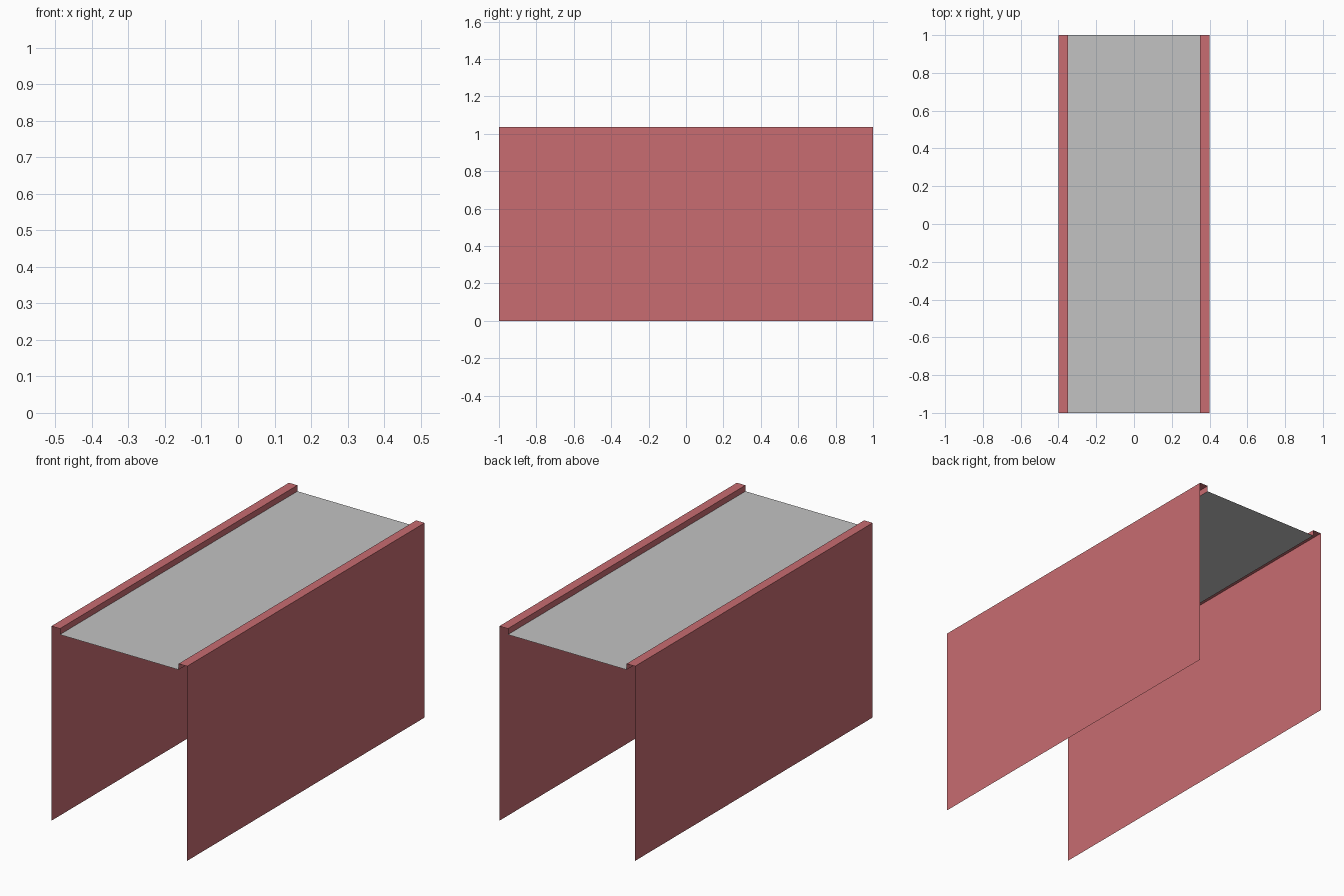
import bpy

if "Cube" in bpy.data.objects:
    bpy.data.objects.remove(bpy.data.objects["Cube"])


def material(name, rgb):
    m = bpy.data.materials.new(name)
    m.diffuse_color = (*rgb, 1.0)
    m.use_nodes = True
    m.node_tree.nodes["Principled BSDF"].inputs["Base Color"].default_value = m.diffuse_color
    return m


red = material("dusty red", (0.58, 0.15, 0.165))
grey = material("light grey", (0.54, 0.54, 0.54))


def sheet(name, profile, mat):
    """Sweep an open x-z profile along y as a thin, open sheet."""
    verts = [(x, y, z) for x, z in profile for y in (-1, 1)]
    faces = [(2 * i, 2 * i + 1, 2 * i + 3, 2 * i + 2)
             for i in range(len(profile) - 1)]
    mesh = bpy.data.meshes.new(name)
    mesh.from_pydata(verts, [], faces)
    mesh.materials.append(mat)
    obj = bpy.data.objects.new(name, mesh)
    bpy.context.collection.objects.link(obj)
    return obj


# side walls: tall outer face, narrow top ledge and short inner drop
walls = sheet("side_walls", [(0.35, 1.005), (0.35, 1.037), (0.4, 1.037), (0.4, 0)], red)
walls.modifiers.new("mirror", 'MIRROR').use_axis[0] = True

# flat deck between the ledges
sheet("deck", [(-0.35, 1.005), (0.35, 1.005)], grey)
